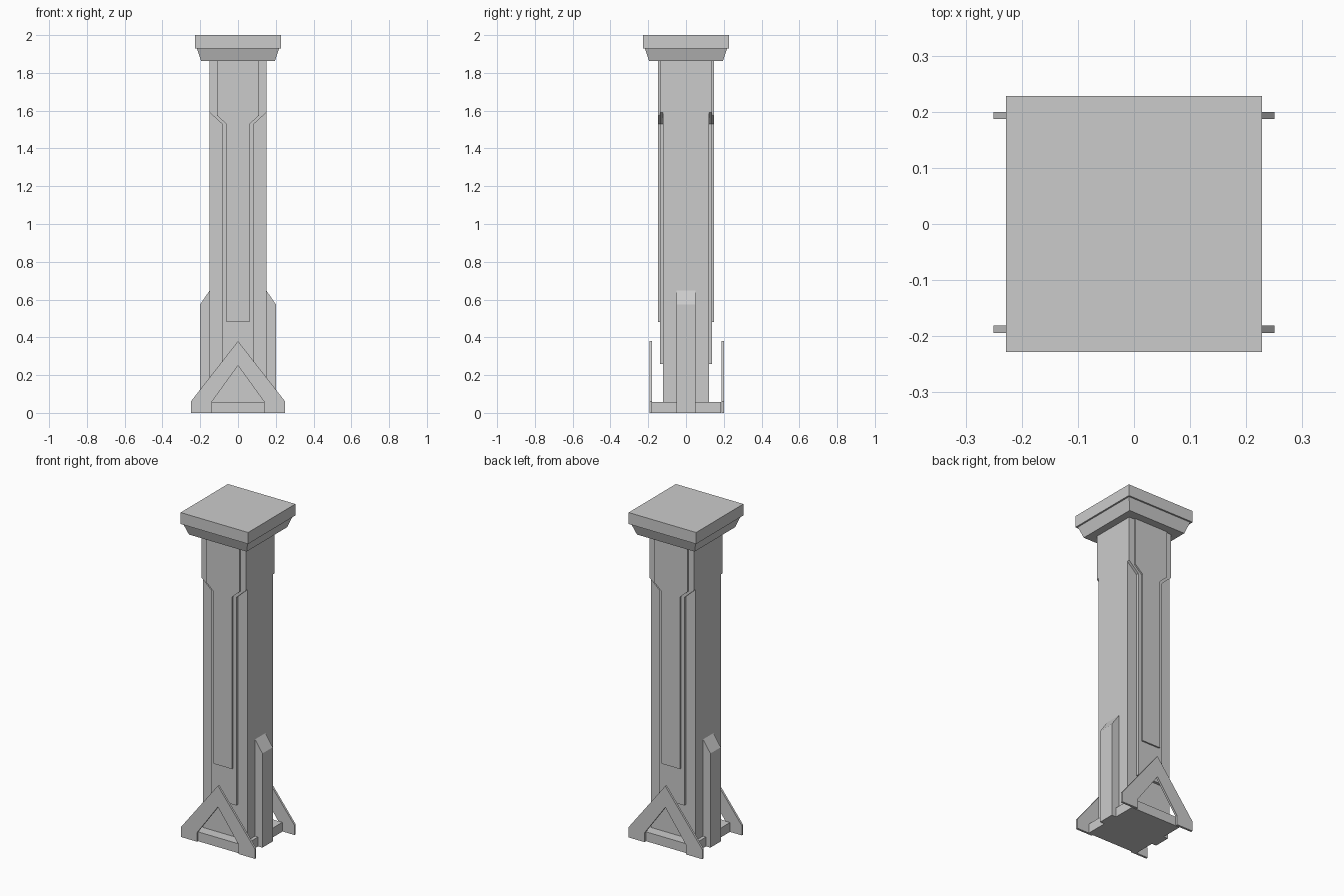
import bpy

if "Cube" in bpy.data.objects:
    bpy.data.objects.remove(bpy.data.objects["Cube"])


def prism(name, pts, start, depth, axis="Y"):
    """Extrude an (x, z) outline along y from start to start + depth."""
    n = len(pts)
    verts = [(x, start, z) for x, z in pts] + [(x, start + depth, z) for x, z in pts]
    faces = [tuple(range(n)), tuple(range(2 * n - 1, n - 1, -1))]
    faces += [(i, i + n, (i + 1) % n + n, (i + 1) % n) for i in range(n)]
    mesh = bpy.data.meshes.new(name)
    mesh.from_pydata(verts, [], faces)
    obj = bpy.data.objects.new(name, mesh)
    bpy.context.collection.objects.link(obj)
    # make normals point outwards
    import bmesh
    bm = bmesh.new()
    bm.from_mesh(mesh)
    bmesh.ops.recalc_face_normals(bm, faces=bm.faces)
    bm.to_mesh(mesh)
    bm.free()
    return obj


def block(name, hx, hy, z0, z1):
    return prism(name, [(-hx, z0), (hx, z0), (hx, z1), (-hx, z1)], -hy, 2 * hy)


def symmetric(half):
    """Mirror a right-hand outline across x = 0."""
    return half + [(-x, z) for x, z in reversed(half) if x > 0]


# Shaft, base slab and top slab
block("shaft", 0.15, 0.122, 0, 1.87)
block("base_slab", 0.17, 0.185, 0, 0.057)
block("cap_slab", 0.228, 0.228, 1.93, 2.0)

# Flared moulding below the cap
flare = block("cap_flare", 0.218, 0.218, 1.862, 1.93)
for v in flare.data.vertices:
    if v.co.z < 1.9:
        v.co.x *= 0.195 / 0.218
        v.co.y *= 0.195 / 0.218

# Outlines shared by the front and back
outer = symmetric([(0.085, 0.26), (0.085, 1.53), (0.15, 1.59), (0.15, 1.87)])
inner = symmetric([(0.062, 0.48), (0.062, 1.53), (0.112, 1.575), (0.112, 1.87)])
gable = symmetric([(0.14, 0), (0.25, 0), (0.25, 0.06), (0, 0.38)])
gable += [(-0.14, 0.057), (0, 0.25), (0.14, 0.057)]

for side, s in (("front", -1), ("back", 1)):
    prism(side + "_panel", outer, s * 0.12, s * 0.018)
    prism(side + "_raised_panel", inner, s * 0.136, s * 0.011)
    # Open triangular foot plates
    prism(side + "_gable_plate", gable, s * 0.184 + 0.003, s * 0.013)

# Side buttresses with sloping tops
for side, s in (("left", -1), ("right", 1)):
    prism(side + "_buttress",
          [(s * 0.14, 0), (s * 0.2, 0), (s * 0.2, 0.575), (s * 0.15, 0.648), (s * 0.14, 0.648)],
          -0.05, 0.1)
